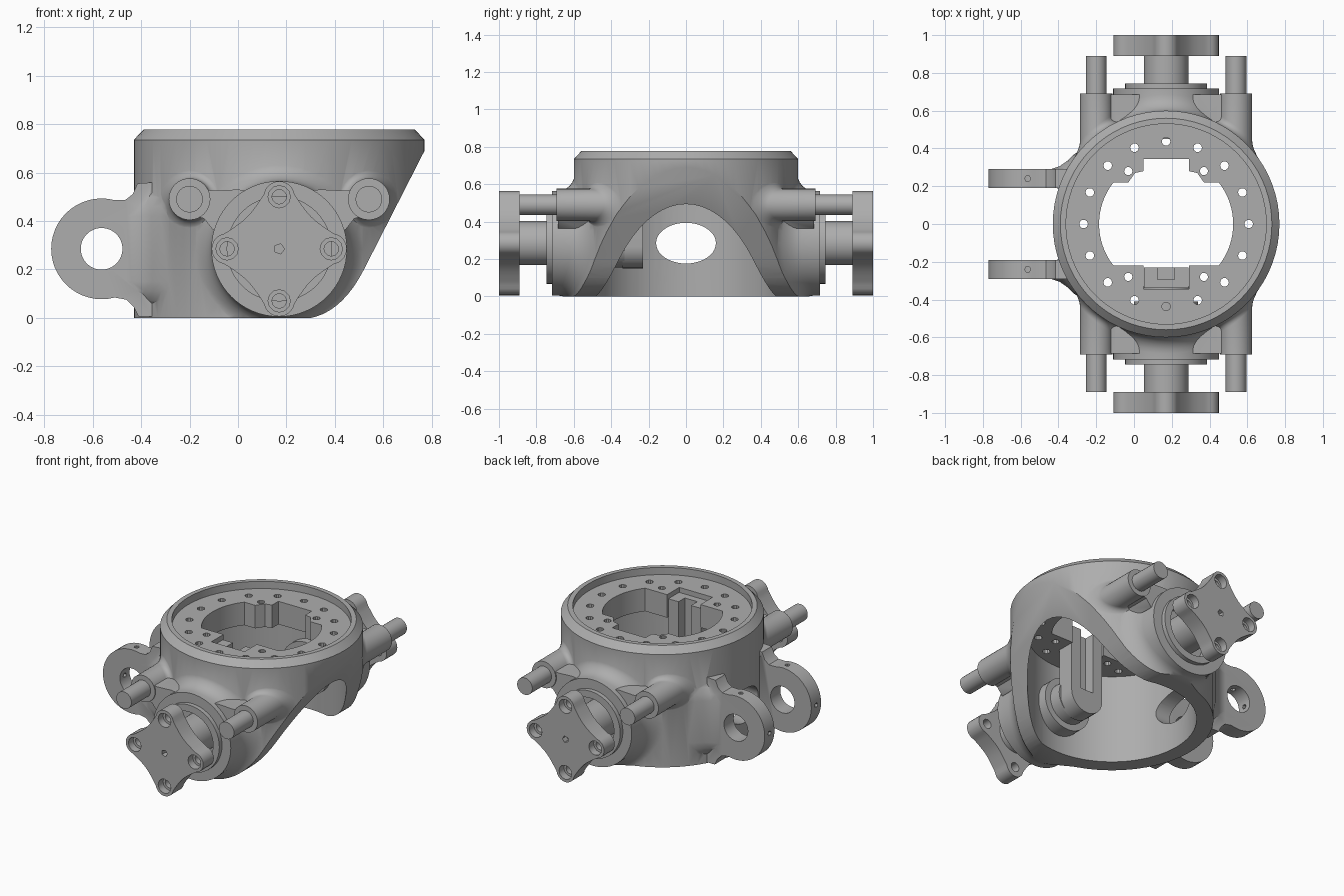
import bpy, bmesh
from math import sin, cos, pi, radians, asin, sqrt, hypot

if "Cube" in bpy.data.objects:
    bpy.data.objects.remove(bpy.data.objects["Cube"], do_unlink=True)

CX, CZ = 0.17, 0.285          # main axis and trunnion height
LX = -0.563                   # hinge lug centre
grey = bpy.data.materials.new("machined_grey")
grey.use_nodes = True
tone = (0.42, 0.42, 0.42, 1)
grey.diffuse_color = tone
grey.node_tree.nodes["Principled BSDF"].inputs["Base Color"].default_value = tone


def place(axis, u, v, t):
    return {"x": (t, u, v), "y": (u, t, v), "z": (u, v, t)}[axis]


def skin(name, rings):
    """Closed solid through matching rings of points."""
    bm = bmesh.new()
    vs = [[bm.verts.new(p) for p in ring] for ring in rings]
    n = len(vs[0])
    for a, b in zip(vs, vs[1:]):
        for i in range(n):
            j = (i + 1) % n
            bm.faces.new((a[i], a[j], b[j], b[i]))
    bm.faces.new(vs[0][::-1])
    bm.faces.new(vs[-1])
    bmesh.ops.recalc_face_normals(bm, faces=bm.faces)
    me = bpy.data.meshes.new(name)
    bm.to_mesh(me)
    bm.free()
    ob = bpy.data.objects.new(name, me)
    bpy.context.collection.objects.link(ob)
    me.materials.append(grey)
    return ob


def prism(name, pts, axis, a, b):
    return skin(name, [[place(axis, u, v, t) for u, v in pts] for t in (a, b)])


def lathe(name, profile, axis, cu, cv, n=48, squash=1):
    """Profile is (radius, position along axis)."""
    return skin(name, [[place(axis, cu + r * cos(2 * pi * i / n),
                              cv + squash * r * sin(2 * pi * i / n), t)
                        for i in range(n)] for r, t in profile])


def rod(name, r, a, b, axis, cu, cv, n=48, squash=1):
    return lathe(name, [(r, a), (r, b)], axis, cu, cv, n, squash)


def filleted_boss(name, r, fillet, end, s, cx, cz, n):
    """Boss along y whose fillet follows the curved drum wall."""
    def ring(radius, lift):
        pts = []
        for i in range(n):
            x = cx + radius * cos(2 * pi * i / n)
            wall = sqrt(0.36 - (x - CX) ** 2)
            pts.append((x, s * (wall + lift), cz + radius * sin(2 * pi * i / n)))
        return pts
    rings = [[(x, s * 0.25, z) for x, y, z in ring(r + fillet, 0)]]
    for i in range(7):
        a = i * pi / 12
        rings.append(ring(r + fillet * (1 - sin(a)), fillet * (1 - cos(a)) - 0.004))
    rings.append([(x, s * end, z) for x, y, z in rings[-1]])
    return skin(name, rings)


def boolean(target, tool, op):
    tool.hide_render = True
    m = target.modifiers.new("bool", "BOOLEAN")
    m.operation, m.solver, m.object = op, "EXACT", tool
    bpy.context.view_layer.objects.active = target
    bpy.ops.object.modifier_apply(modifier=m.name)
    bpy.data.objects.remove(tool, do_unlink=True)


def add(target, tool):
    boolean(target, tool, "UNION")


def cut(target, tool):
    boolean(target, tool, "DIFFERENCE")


def smooth(ob):
    bpy.ops.object.select_all(action="DESELECT")
    ob.select_set(True)
    bpy.context.view_layer.objects.active = ob
    bpy.ops.object.shade_smooth_by_angle(angle=radians(35))


# Housing drum with chamfered top
housing = lathe("housing", [(0.6, 0), (0.6, 0.735), (0.56, 0.777)], "z", CX, 0, 72)

for s in (-1, 1):
    # Trunnion boss and its retaining ring
    add(housing, filleted_boss("boss", 0.28, 0.09, 0.717, s, CX, CZ, 64))
    add(housing, rod("ring", 0.217, s * 0.65, s * 0.745, "y", CX, CZ))
    # Pin bosses with webs to the trunnion boss
    for k in (-1, 1):
        px, pz = CX + k * 0.37, 0.49
        add(housing, filleted_boss("pin_boss", 0.086, 0.05, 0.692, s, px, pz, 32))
        web = [(px + k * 0.02, pz - 0.06), (px + k * 0.03, pz + 0.05),
               (px - k * 0.1, pz + 0.035), (CX + k * 0.17, CZ + 0.245),
               (CX + k * 0.05, CZ + 0.23), (CX + k * 0.2, CZ + 0.05),
               (CX + k * 0.275, CZ + 0.08), (px - k * 0.06, pz - 0.08)]
        add(housing, prism("web", web, "y", s * 0.31, s * 0.685))
    # Hinge lug, blended into the drum above, below and outside
    lug = [(LX + 0.208 * cos(a), CZ + 0.208 * sin(a))
           for a in [radians(75 + 7.5 * i) for i in range(29)]]
    lug += [(-0.46, 0.075), (-0.43, 0.045), (-0.41, 0.005), (-0.34, 0.005),
            (-0.34, 0.56), (-0.415, 0.555), (-0.435, 0.51), (-0.465, 0.487)]
    add(housing, prism("lug", lug, "y", s * 0.19, s * 0.29))
    root = [(-0.5, 0.22), (-0.5, 0.288), (-0.44, 0.291), (-0.395, 0.305),
            (-0.355, 0.333), (-0.32, 0.367), (-0.27, 0.4), (-0.29, 0.22)]
    layers = []
    for z, k in ((0.04, 0), (0.07, 0.45), (0.11, 0.85), (0.15, 1),
                 (0.42, 1), (0.46, 0.85), (0.5, 0.45), (0.54, 0)):
        layer = []
        for x, y in root:
            r = hypot(x - CX, y)
            f = 1 - (1 - k) * max(0, r - 0.585) / r
            layer.append((CX + f * (x - CX), s * f * y, z))
        layers.append(layer)
    add(housing, skin("lug_root", layers))

# Inner cavity, top recess, sloped opening and flat base
cut(housing, rod("cavity", 0.5, -0.1, 0.58, "z", CX, 0, 72))
cut(housing, rod("recess", 0.53, 0.73, 0.9, "z", CX, 0, 72))
slope = [(1, 0.69), (0.77, 0.69)]
for i in range(11):
    t = i / 10
    a, b, c = (1 - t) ** 2, 2 * t * (1 - t), t * t
    slope.append((0.52 * a + 0.418 * b + 0.26 * c, 0.2 * a - 0.005 * c))
slope += [(0.26, -0.5), (1, -0.5)]
cut(housing, prism("slope", slope, "y", -2, 2))
cut(housing, prism("base", [(-2, -2), (2, -2), (2, 2), (-2, 2)], "z", -0.5, 0))

# Notched central opening in the top plate
lim = asin(0.22 / 0.355)
right = [(0.355 * cos(a), 0.355 * sin(a)) for a in [lim * (i / 8 - 1) for i in range(17)]]
notch = [(0.2, 0.22), (0.165, 0.27), (0.12, 0.28), (0.12, 0.345)]
outline = right + notch + [(-x, y) for x, y in notch[::-1]]
outline += [(-x, y) for x, y in right[::-1]]
outline += [(-0.12, -0.22), (-0.12, -0.345), (0.12, -0.345), (0.12, -0.22)]
cut(housing, prism("opening", [(CX + x, y) for x, y in outline], "z", 0.5, 0.9))

# Bolt holes
for i in range(16):
    a = i * pi / 8
    cut(housing, rod("bolt_hole", 0.023, 0.5, 0.9, "z",
                     CX + 0.437 * cos(a), 0.437 * sin(a), 10))
for k in (-1, 1):
    for s in (-1, 1):
        cut(housing, rod("dowel_hole", 0.022, 0.5, 0.9, "z", CX + k * 0.2, s * 0.28, 10))

# Side window, lug bores and grub holes, trunnion bores
cut(housing, rod("window", 0.16, -0.55, -0.2, "x", 0, CZ, 40, 0.68))
for s in (-1, 1):
    cut(housing, rod("lug_bore", 0.086, s * 0.1, s * 0.4, "y", LX, CZ))
    cut(housing, rod("grub_hole", 0.016, CZ, 0.6, "z", LX, s * 0.24, 6))
    cut(housing, rod("grub_hole", 0.016, -0.9, -0.6, "x", s * 0.24, CZ, 6))
    cut(housing, rod("trunnion_bore", 0.172, s * 0.62, s * 0.8, "y", CX, CZ))
smooth(housing)

# Trunnion shafts, four-lobed handles and pins
for s, side in ((-1, "front"), (1, "back")):
    inner = 0.33 if s < 0 else 0.45
    shaft = [(0.13, inner), (0.13, 0.41), (0.17, 0.41), (0.17, 0.56),
             (0.118, 0.56), (0.118, 0.9)]
    if s > 0:
        shaft = [(0.17, inner)] + shaft[3:]
    smooth(lathe(side + "_shaft", [(r, s * t) for r, t in shaft], "y", CX, CZ))

    star = []
    for q in range(4):
        d = q * pi / 2
        lx, lz = CX + 0.215 * cos(d), CZ + 0.215 * sin(d)
        star += [(lx + 0.064 * cos(d + radians(a)), lz + 0.064 * sin(d + radians(a)))
                 for a in range(-80, 81, 16)]
        star += [(CX + r * cos(d + radians(a)), CZ + r * sin(d + radians(a)))
                 for a, r in ((21, 0.217), (29, 0.2), (37, 0.19), (45, 0.187),
                              (53, 0.19), (61, 0.2), (69, 0.217))]
    handle = prism(side + "_handle", star, "y", s * 0.89, s)
    for q in range(4):
        lx, lz = CX + 0.215 * cos(q * pi / 2), CZ + 0.215 * sin(q * pi / 2)
        cut(handle, rod("counterbore", 0.046, s * 0.95, s * 1.1, "y", lx, lz, 12))
        cut(handle, rod("screw_hole", 0.03, s * 0.8, s * 1.1, "y", lx, lz, 12))
    cut(handle, rod("centre_mark", 0.022, s * 0.96, s * 1.1, "y", CX, CZ, 5))
    smooth(handle)

    for k, hand in ((-1, "right"), (1, "left")):
        smooth(rod(f"{side}_{hand}_pin", 0.055, s * 0.66, s * 0.89, "y",
                   CX + k * 0.37, 0.49, 24))

# Grooved latch bracket on the front shaft
arc = [radians(180 + 15 * i) for i in range(13)]
plate = [(CX + 0.118 * cos(a), 0.267 + 0.118 * sin(a)) for a in arc]
plate += [(CX + 0.118, 0.7), (CX - 0.118, 0.7)]
bracket = prism("latch_bracket", plate, "y", -0.34, -0.23)
groove = [(CX - 0.045, 0.3), (CX + 0.045, 0.3), (CX + 0.045, 0.9), (CX - 0.045, 0.9)]
cut(bracket, prism("groove", groove, "y", -0.295, -0.1))
smooth(bracket)
